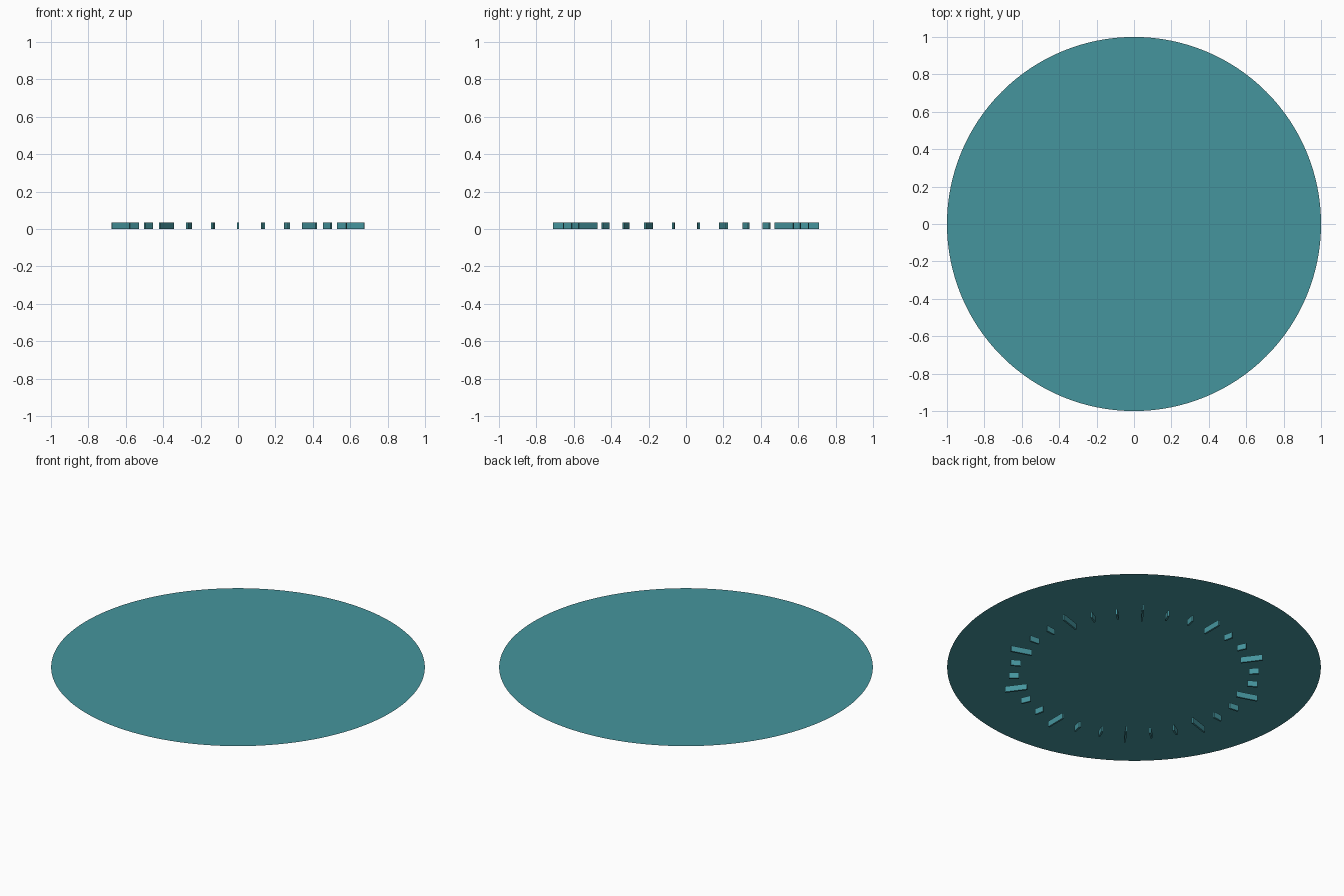
import bpy, bmesh
from math import radians
from mathutils import Matrix

if "Cube" in bpy.data.objects:
    bpy.data.objects.remove(bpy.data.objects["Cube"])

TICKS = 30
TICK_H = 0.034     # tick height
TICK_W = 0.01      # tick thickness
DISC_Z = 0.055     # face plane, just above the ticks

teal = bpy.data.materials.new("teal")
teal.diffuse_color = (0.06, 0.30, 0.34, 1)
teal.use_nodes = True
teal.node_tree.nodes["Principled BSDF"].inputs["Base Color"].default_value = teal.diffuse_color


def add_object(name, bm):
    mesh = bpy.data.meshes.new(name)
    bm.to_mesh(mesh)
    bm.free()
    mesh.materials.append(teal)
    obj = bpy.data.objects.new(name, mesh)
    bpy.context.collection.objects.link(obj)
    return obj


def add_tick(bm, angle, r_in, r_out):
    """Radial box standing on z = 0."""
    m = (Matrix.Rotation(angle, 4, 'Z')
         @ Matrix.Translation((0, (r_in + r_out) / 2, TICK_H / 2))
         @ Matrix.Diagonal((TICK_W, r_out - r_in, TICK_H, 1)))
    bmesh.ops.create_cube(bm, size=1, matrix=m)


# Thin round sheet
bm = bmesh.new()
bmesh.ops.create_circle(bm, cap_ends=True, segments=128, radius=1,
                        matrix=Matrix.Translation((0, 0, DISC_Z)))
add_object("dial_disc", bm)

# Ring of ticks: every third one is long
long_bm, short_bm = bmesh.new(), bmesh.new()
for i in range(TICKS):
    a = radians(360 / TICKS * i)
    if i % 3 == 0:
        add_tick(long_bm, a, 0.59, 0.71)
    else:
        add_tick(short_bm, a, 0.615, 0.67)
add_object("long_ticks", long_bm)
add_object("short_ticks", short_bm)
